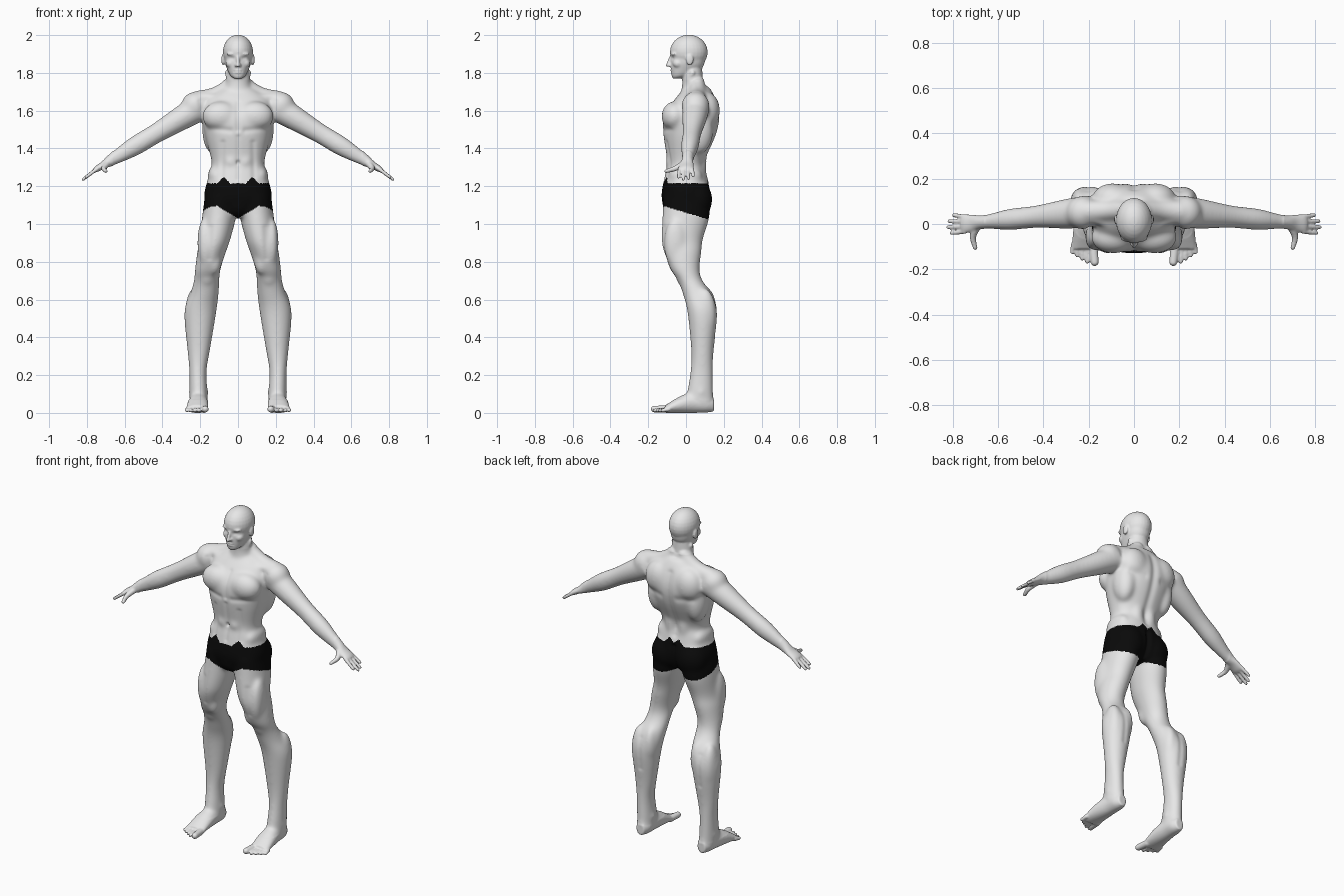
import bpy
import bmesh
import math
from mathutils import Vector, Matrix
from mathutils.geometry import intersect_point_line

start_cube = bpy.data.objects.get("Cube")
if start_cube:
    bpy.data.objects.remove(start_cube, do_unlink=True)

X_AXIS, Y_AXIS, Z_AXIS = Vector((1, 0, 0)), Vector((0, 1, 0)), Vector((0, 0, 1))
SEGMENTS = 28
bm = bmesh.new()


def spline(rows, steps=4):
    """Smoothly interpolate rows of numbers (Catmull-Rom)."""
    padded = [rows[0]] + list(rows) + [rows[-1]]
    for i in range(1, len(padded) - 2):
        for s in range(steps):
            t = s / steps
            yield [b + (c - a) * t / 2 + (a - 2.5 * b + 2 * c - d / 2) * t * t
                   + (1.5 * (b - c) + (d - a) / 2) * t ** 3
                   for a, b, c, d in zip(*padded[i - 1:i + 3])]
    yield rows[-1]


def rounded(value, power):
    return math.copysign(abs(value) ** (2 / power), value)


def tube(rows, across, up, mirror=True, power=2):
    """Loft elliptical rings; each row is x, y, z, radius across, radius up."""
    for sign in ((1, -1) if mirror else (1,)):
        rings = []
        for x, y, z, wide, tall in spline(rows):
            ring = []
            for k in range(SEGMENTS):
                angle = math.tau * k / SEGMENTS
                p = (Vector((x, y, z)) + across * wide * rounded(math.cos(angle), power)
                     + up * tall * rounded(math.sin(angle), power))
                ring.append(bm.verts.new((p.x * sign, p.y, p.z)))
            rings.append(ring)
        for low, high in zip(rings, rings[1:]):
            for k in range(SEGMENTS):
                following = (k + 1) % SEGMENTS
                bm.faces.new((low[k], low[following], high[following], high[k]))
        bm.faces.new(rings[0])
        bm.faces.new(rings[-1])


def central_column(rows, power=2):
    """Upright loft on the midline; rows are depth, height, half width, half depth."""
    tube([(0, *row) for row in rows], X_AXIS, Y_AXIS, mirror=False, power=power)


def blob(center, radii, mirror=True):
    """Ellipsoid muscle mass, on both sides unless told otherwise."""
    for sign in ((1, -1) if mirror else (1,)):
        place = Matrix.Translation((center[0] * sign, center[1], center[2]))
        bmesh.ops.create_uvsphere(bm, u_segments=SEGMENTS, v_segments=SEGMENTS // 2, radius=1,
                                  matrix=place @ Matrix.Diagonal((*radii, 1)))


def rod(points, start, end, mirror=True):
    """Round-ended tapering rod through the points."""
    points = [Vector(p) for p in points]
    along = (points[-1] - points[0]).normalized()
    across = along.orthogonal().normalized()
    last = len(points) - 1
    sizes = [start + (end - start) * i / last for i in range(last + 1)]
    tube([(*p, r, r) for p, r in zip(points, sizes)], across, along.cross(across), mirror)
    for p, r in zip(points, sizes):
        blob(p, (r, r, r), mirror)


# Torso, neck and head
central_column([(0, 1.05, .08, .09), (0, 1.1, .16, .12), (0, 1.16, .18, .13), (0, 1.27, .15, .11),
                (0, 1.33, .14, .1), (.02, 1.47, .175, .14), (.03, 1.57, .185, .15),
                (.05, 1.66, .17, .11), (.06, 1.73, .07, .06)], power=2.3)
central_column([(.045, 1.64, .085, .075), (.04, 1.7, .07, .065), (.035, 1.76, .065, .055),
                (.03, 1.84, .055, .055)])
central_column([(-.05, 1.77, .02, .02), (-.03, 1.785, .04, .045), (0, 1.82, .058, .08),
                (.01, 1.86, .07, .09), (.015, 1.92, .07, .09)], power=2.2)
blob((0, .015, 1.91), (.08, .1, .092), mirror=False)

# Face: nose, brow, cheeks, mouth, chin, ears
rod([(0, -.08, 1.885), (0, -.097, 1.84)], .008, .01, mirror=False)
blob((.01, -.085, 1.84), (.008, .012, .008))
blob((.03, -.06, 1.9), (.03, .02, .01))
blob((.04, -.04, 1.85), (.025, .03, .025))
blob((0, -.073, 1.807), (.02, .012, .01), mirror=False)
blob((0, -.058, 1.785), (.025, .018, .015), mirror=False)
blob((.08, .02, 1.87), (.008, .02, .03))

# Shoulder girdle: trapezius, collar bones, neck cords
rod([(.03, .06, 1.745), (.11, .06, 1.685), (.2, .055, 1.66)], .04, .05)
rod([(.02, -.02, 1.665), (.19, .02, 1.675)], .015, .017)
rod([(.055, .035, 1.8), (.02, -.02, 1.675)], .015, .012)

# Trunk: chest, sides, shoulder blades, lower back, waist, belly, seat, groin
blob((.09, -.06, 1.57), (.1, .07, .08))
blob((.13, .07, 1.5), (.06, .075, .13))
blob((.095, .11, 1.6), (.09, .07, .1))
blob((.04, .065, 1.33), (.045, .045, .14))
blob((.12, 0, 1.255), (.04, .085, .055))
for height in (1.26, 1.33, 1.4):
    blob((.036, -.073, height), (.04, .035, .04))
blob((.085, .06, 1.13), (.09, .08, .1))
blob((0, -.055, 1.105), (.09, .07, .075), mirror=False)

# Arms: rings square to a straight sloping axis, ending in the palm
arm_slope = Vector((1, -.1, -.6))
arm_origin = Vector((0, .075, 1.74))
arm_up = arm_slope.cross(Y_AXIS).normalized() * -1
arm_sizes = [(.2, .072, .074), (.3, .066, .065), (.43, .05, .053), (.54, .048, .052),
             (.61, .038, .043), (.67, .03, .032), (.71, .037, .02), (.745, .042, .017),
             (.76, .038, .012)]
tube([(*(arm_origin + arm_slope * reach), depth, height) for reach, depth, height in arm_sizes],
     Y_AXIS, arm_up)
blob((.225, .05, 1.627), (.076, .075, .074))

# Fingers and thumb
knuckles = arm_origin + arm_slope * .745
for index, length in enumerate((.05, .07, .075, .06)):
    spread = .032 - .022 * index
    root = knuckles + Y_AXIS * spread
    rod([root, root + Vector((length, spread * .2, -.75 * length))], .0105, .009)
rod([(.685, -.005, 1.325), (.71, -.055, 1.295), (.7, -.105, 1.28)], .018, .011)

# Legs
leg = [(.09, 0, 1.15, .085, .12), (.1, 0, 1.04, .09, .125), (.12, -.02, .92, .08, .11),
       (.14, -.018, .85, .076, .1), (.16, -.005, .76, .068, .077), (.166, .022, .7, .068, .066),
       (.178, .06, .63, .076, .077), (.2, .088, .53, .085, .08), (.208, .087, .33, .06, .06),
       (.212, .083, .22, .046, .06), (.209, .075, .1, .048, .07), (.208, .08, .05, .046, .068)]
tube(leg, X_AXIS, Y_AXIS)
blob((.165, -.012, .715), (.04, .04, .045))
blob((.125, -.05, .81), (.04, .045, .08))
blob((.18, -.055, .9), (.035, .06, .13))
blob((.157, .1, .56), (.04, .06, .11))
blob((.235, .1, .52), (.045, .06, .14))
for ankle_x in (.17, .247):
    blob((ankle_x, .08, .11), (.016, .02, .02))

# Feet and toes
foot = [(.206, .148, .043, .025, .035), (.206, .11, .05, .043, .048), (.208, .05, .055, .048, .055),
        (.212, -.02, .047, .055, .048), (.217, -.11, .02, .058, .02)]
tube(foot, X_AXIS, Z_AXIS)
rod([(.18, -.1, .02), (.173, -.168, .02)], .02, .018)
for k in range(4):
    rod([(.21 + .019 * k, -.09, .02), (.206 + .022 * k, -.166 + .014 * k, .013)], .012, .01)

# Fuse every mass into one skin
bmesh.ops.recalc_face_normals(bm, faces=bm.faces)
rough = bpy.data.meshes.new("rough")
bm.to_mesh(rough)
bm.free()
body = bpy.data.objects.new("body", rough)
bpy.context.collection.objects.link(body)
fuse = body.modifiers.new("fuse", "REMESH")
fuse.mode = "VOXEL"
fuse.voxel_size = .005
skin = bpy.data.meshes.new_from_object(body.evaluated_get(bpy.context.evaluated_depsgraph_get()))
body.modifiers.clear()
body.data = skin
bpy.data.meshes.remove(rough)
skin.name = "body"


def soften(verts, passes):
    for _ in range(passes):
        bmesh.ops.smooth_vert(bm, verts=verts, factor=.5, use_axis_x=True,
                              use_axis_y=True, use_axis_z=True)


# Soften the skin, gently on the hands, toes and head
bm = bmesh.new()
bm.from_mesh(skin)
soften(list(bm.verts), passes=3)
soften([v for v in bm.verts if abs(v.co.x) < .66 and .07 < v.co.z < 1.76], passes=40)


def carve(side, start, end, radius, depth):
    """Press a soft groove into the front or back between two x, z points."""
    a, b = Vector((*start, 0)), Vector((*end, 0))
    margin = 3 * radius
    for v in bm.verts:
        facing = v.normal.y * side
        if facing > 0 and min(a.y, b.y) - margin < v.co.z < max(a.y, b.y) + margin:
            p = Vector((abs(v.co.x), v.co.z, 0))
            along = intersect_point_line(p, a, b)[1]
            nearest = a.lerp(b, min(max(along, 0), 1))
            falloff = math.exp(-((p - nearest).length / radius) ** 2)
            v.co.y -= side * facing * depth * falloff


# Grooves: breastbone, belly, navel, eyes, mouth, chest, thigh, spine, seat, shoulder blade, calf
FRONT, BACK = -1, 1
bm.normal_update()
carve(FRONT, (0, 1.64), (0, 1.5), .014, .006)
carve(FRONT, (0, 1.46), (0, 1.24), .012, .004)
carve(FRONT, (0, 1.328), (0, 1.324), .009, .009)
carve(FRONT, (.03, 1.877), (.034, 1.877), .01, .005)
carve(FRONT, (0, 1.807), (.02, 1.807), .004, .004)
carve(FRONT, (.04, 1.495), (.14, 1.505), .016, .005)
carve(FRONT, (.2, 1.65), (.185, 1.56), .015, .005)
carve(FRONT, (.08, 1.43), (.085, 1.25), .015, .005)
carve(FRONT, (.145, .98), (.15, .82), .016, .004)
carve(BACK, (0, 1.66), (0, 1.27), .022, .009)
carve(BACK, (0, 1.2), (0, 1.03), .015, .016)
carve(BACK, (.06, 1.52), (.14, 1.53), .02, .005)
carve(BACK, (.2, .6), (.2, .42), .016, .004)

# Plant the soles flat on the ground
for v in bm.verts:
    v.co.z = max(v.co.z, 0)


def in_shorts(p):
    """Shorts: peaked waistband, hem sloping down to the back and crotch."""
    x = abs(p.x)
    peak = .075 if p.y < 0 else .03
    top = 1.215 + .035 * max(0, 1 - abs(x - peak) / .035)
    hem = min(1.06 - .3 * p.y, 1.03 + .6 * x)
    return x < .25 and max(hem, 1.025) < p.z < top


# Colours
for name, value in (("grey skin", .8), ("black shorts", .003)):
    material = bpy.data.materials.new(name)
    material.use_nodes = True
    colour = (value, value, value, 1)
    material.diffuse_color = colour
    material.node_tree.nodes["Principled BSDF"].inputs["Base Color"].default_value = colour
    skin.materials.append(material)
for face in bm.faces:
    face.smooth = True
    face.material_index = int(in_shorts(face.calc_center_median()))
bm.to_mesh(skin)
bm.free()
